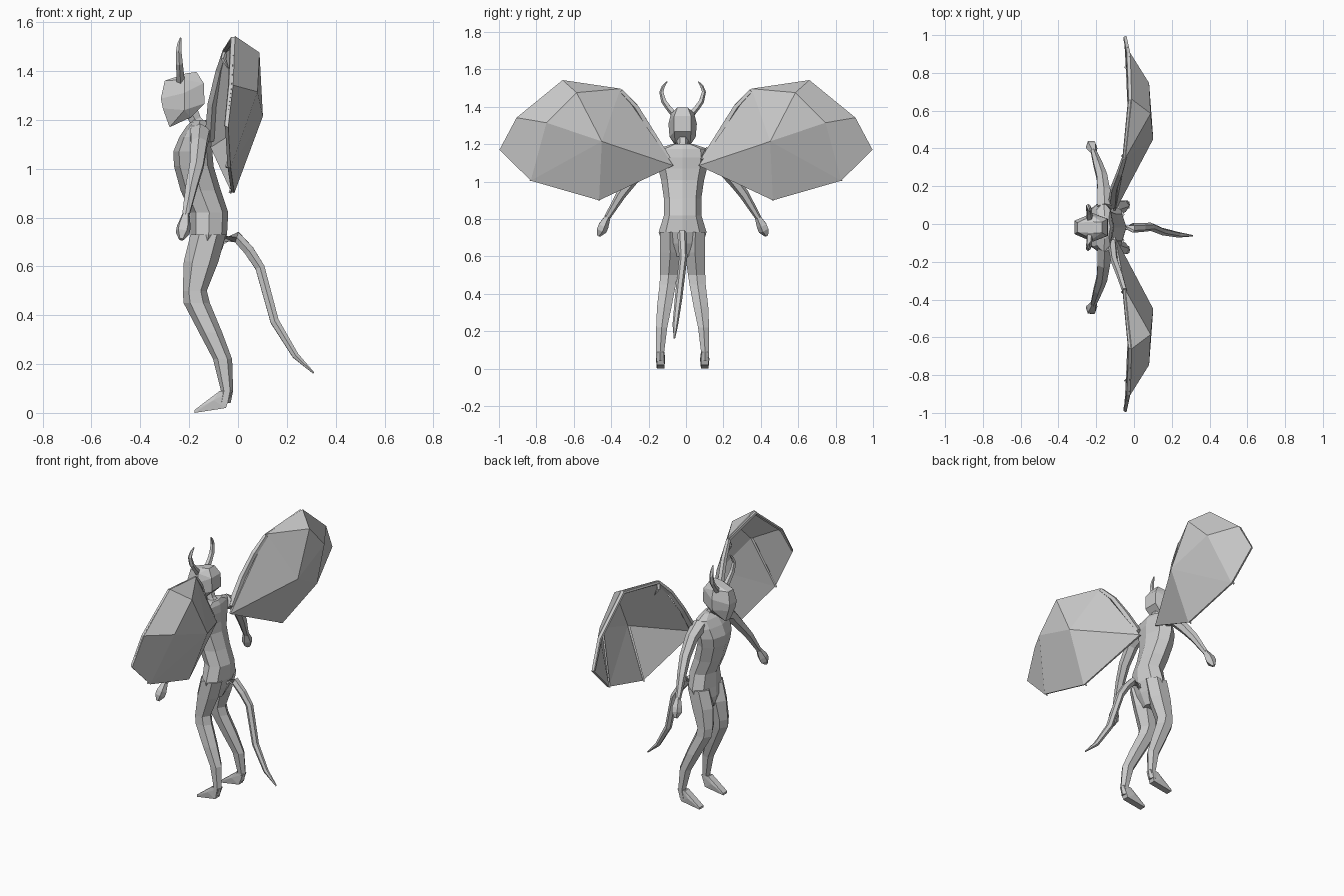
import bpy, bmesh, math
from mathutils import Vector

MID = -0.018  # body symmetry plane; the figure faces -x
skin = bpy.data.materials.new("grey_skin")
skin.diffuse_color = (0.6, 0.6, 0.6, 1)


def finish(name, bm, mirror=None):
    bmesh.ops.recalc_face_normals(bm, faces=bm.faces)
    me = bpy.data.meshes.new(name)
    bm.to_mesh(me)
    bm.free()
    me.materials.append(skin)
    ob = bpy.data.objects.new(name, me)
    bpy.context.collection.objects.link(ob)
    if mirror is not None:
        ob.location.y = mirror
        m = ob.modifiers.new("mirror", 'MIRROR')
        m.use_axis = (False, True, False)
    return ob


def skin_rings(bm, rings):
    rows = [[bm.verts.new(p) for p in r] for r in rings]
    n = len(rows[0])
    for a, b in zip(rows, rows[1:]):
        for i in range(n):
            j = (i + 1) % n
            bm.faces.new((a[i], a[j], b[j], b[i]))
    bm.faces.new(rows[0])
    bm.faces.new(rows[-1])


def loft(name, sections, n, mirror=None, yc=None):
    """Level rings from (z, front x, back x, centre y, half width)."""
    bm, rings = bmesh.new(), []
    for z, xf, xb, y, hw in sections:
        ring = []
        for i in range(n):
            a = 2 * math.pi * i / n
            c, s = math.cos(a), math.sin(a)
            ring.append(((xf + xb) / 2 + c * (xb - xf) / 2, y + s * hw, z))
        rings.append(ring)
    skin_rings(bm, rings)
    return finish(name, bm, mirror)


def tube(name, path, radii, n=6, mirror=None):
    """Tapered limb along a path."""
    bm, rings = bmesh.new(), []
    pts = [Vector(p) for p in path]
    for i, p in enumerate(pts):
        d = (pts[min(i + 1, len(pts) - 1)] - pts[max(i - 1, 0)]).normalized()
        u = d.cross(Vector((1, 0, 0))).normalized()
        v = d.cross(u)
        rings.append([p + radii[i] * (u * math.cos(t) + v * math.sin(t))
                      for t in (2 * math.pi * k / n for k in range(n))])
    skin_rings(bm, rings)
    return finish(name, bm, mirror)


def hull(name, points, both=False, mirror=None):
    """Convex faceted block; both adds the points reflected in y."""
    bm = bmesh.new()
    for x, y, z in points:
        bm.verts.new((x, y, z))
        if both and y:
            bm.verts.new((x, -y, z))
    r = bmesh.ops.convex_hull(bm, input=bm.verts)
    loose = [v for v in bm.verts if not v.link_faces]
    bmesh.ops.delete(bm, geom=loose, context='VERTS')
    bmesh.ops.dissolve_limit(bm, angle_limit=0.12, verts=bm.verts, edges=bm.edges)
    return finish(name, bm, mirror)


# torso: shoulders, ridged chest, waist, hips
torso = loft("torso", [
    (0.60, -0.18, -0.10, 0, 0.05), (0.67, -0.20, -0.065, 0, 0.11),
    (0.73, -0.195, -0.045, 0, 0.128), (0.82, -0.195, -0.04, 0, 0.10),
    (0.91, -0.235, -0.07, 0, 0.10), (1.01, -0.262, -0.10, 0, 0.115),
    (1.07, -0.265, -0.105, 0, 0.13), (1.13, -0.24, -0.105, 0, 0.14),
    (1.175, -0.21, -0.112, 0, 0.135), (1.20, -0.185, -0.125, 0, 0.06)], 8)
torso.location.y = MID

# neck and head
tube("neck", [(-0.155, MID, 1.16), (-0.175, MID, 1.20), (-0.20, MID, 1.25)],
     [0.045, 0.028, 0.035], 6)
head = hull("head", [
    (-0.30, 0.025, 1.36), (-0.214, 0.03, 1.39), (-0.17, 0.028, 1.396),
    (-0.14, 0.045, 1.35), (-0.137, 0.045, 1.267), (-0.194, 0.04, 1.21),
    (-0.28, 0.025, 1.17), (-0.308, 0.035, 1.247), (-0.316, 0.035, 1.287),
    (-0.22, 0.076, 1.31), (-0.22, 0.062, 1.365), (-0.22, 0.07, 1.24)], both=True)
head.location.y = MID

# curved horns
tube("horn", [(-0.235, 0.045, 1.36), (-0.237, 0.075, 1.395), (-0.24, 0.10, 1.43),
              (-0.243, 0.113, 1.48), (-0.24, 0.102, 1.51), (-0.235, 0.083, 1.535)],
     [0.018, 0.016, 0.015, 0.012, 0.009, 0.003], 5, MID)

# arms and hands
tube("arm", [(-0.155, 0.105, 1.145), (-0.16, 0.19, 1.10), (-0.17, 0.27, 1.01),
             (-0.19, 0.33, 0.93), (-0.215, 0.405, 0.805)],
     [0.045, 0.038, 0.032, 0.027, 0.016], 6, MID)
tube("hand", [(-0.213, 0.40, 0.815), (-0.222, 0.425, 0.765), (-0.227, 0.435, 0.74),
              (-0.232, 0.45, 0.71)], [0.016, 0.03, 0.03, 0.01], 5, MID)

# legs
loft("leg", [
    (0.73, -0.195, -0.05, 0.068, 0.06), (0.62, -0.222, -0.08, 0.066, 0.063),
    (0.50, -0.226, -0.128, 0.075, 0.053), (0.45, -0.223, -0.115, 0.08, 0.05),
    (0.33, -0.16, -0.065, 0.098, 0.045), (0.22, -0.102, -0.024, 0.112, 0.034),
    (0.09, -0.07, -0.02, 0.12, 0.025), (0.04, -0.08, -0.03, 0.12, 0.024)], 6, MID)
hull("foot", [(x, 0.118 + s * w, z) for s in (-1, 1) for x, w, z in (
    (-0.075, 0.02, 0.09), (-0.024, 0.018, 0.09), (-0.05, 0.02, 0.02),
    (-0.10, 0.025, 0.052), (-0.178, 0.02, 0.012), (-0.178, 0.02, 0.0))], mirror=MID)

# tail
tube("tail", [(-0.08, -0.02, 0.705), (-0.005, -0.02, 0.72), (0.045, -0.018, 0.665),
              (0.09, -0.015, 0.595), (0.15, -0.04, 0.375), (0.235, -0.057, 0.235),
              (0.31, -0.062, 0.163)],
     [0.028, 0.026, 0.024, 0.022, 0.02, 0.015, 0.004], 6)

# wings: domed faceted membrane with a thin rim
W = dict(R=(-0.10, 0.067, 1.086), A=(-0.045, 0.35, 1.497), B=(-0.012, 0.66, 1.543),
         C=(-0.02, 0.906, 1.342), D=(-0.04, 0.997, 1.171), E=(-0.03, 0.83, 1.005),
         F=(-0.015, 0.465, 0.90), P=(0.088, 0.585, 1.476), Q=(0.08, 0.746, 1.315),
         M=(0.102, 0.45, 1.215))
bm = bmesh.new()
wv = {k: bm.verts.new(p) for k, p in W.items()}
for f in ("RMA", "APM", "PQM", "ABP", "BCQP", "CDEQ", "QEM", "MEF", "RFM"):
    bm.faces.new([wv[k] for k in f])
wing = finish("wing_membrane", bm, 0)
out = wing.data.polygons[0].normal.x
s = wing.modifiers.new("thickness", 'SOLIDIFY')
s.thickness, s.offset = 0.014, (-1 if out > 0 else 1)

# wing bones: arm, leading-edge finger, inner fingers, thumb claw
tube("wing_arm", [(-0.115, 0.10, 1.12), (-0.105, 0.19, 1.27), (-0.075, 0.27, 1.40),
                  (-0.05, 0.35, 1.485)], [0.024, 0.02, 0.018, 0.014], 5, 0)
tube("wing_finger", [(-0.05, 0.35, 1.485), (-0.022, 0.655, 1.53),
                     (-0.032, 0.90, 1.335), (-0.05, 0.985, 1.175)],
     [0.012, 0.011, 0.01, 0.007], 5, 0)
tube("wing_claw", [(-0.05, 0.35, 1.48), (-0.06, 0.36, 1.45), (-0.04, 0.37, 1.41)],
     [0.012, 0.01, 0.002], 4, 0)
for end, start in (("F", "M"), ("E", "Q")):
    tube("wing_rib_" + end.lower(), [Vector(W[k]) - Vector((0.018, 0, 0)) for k in (start, end)],
         [0.009, 0.006], 4, 0)
